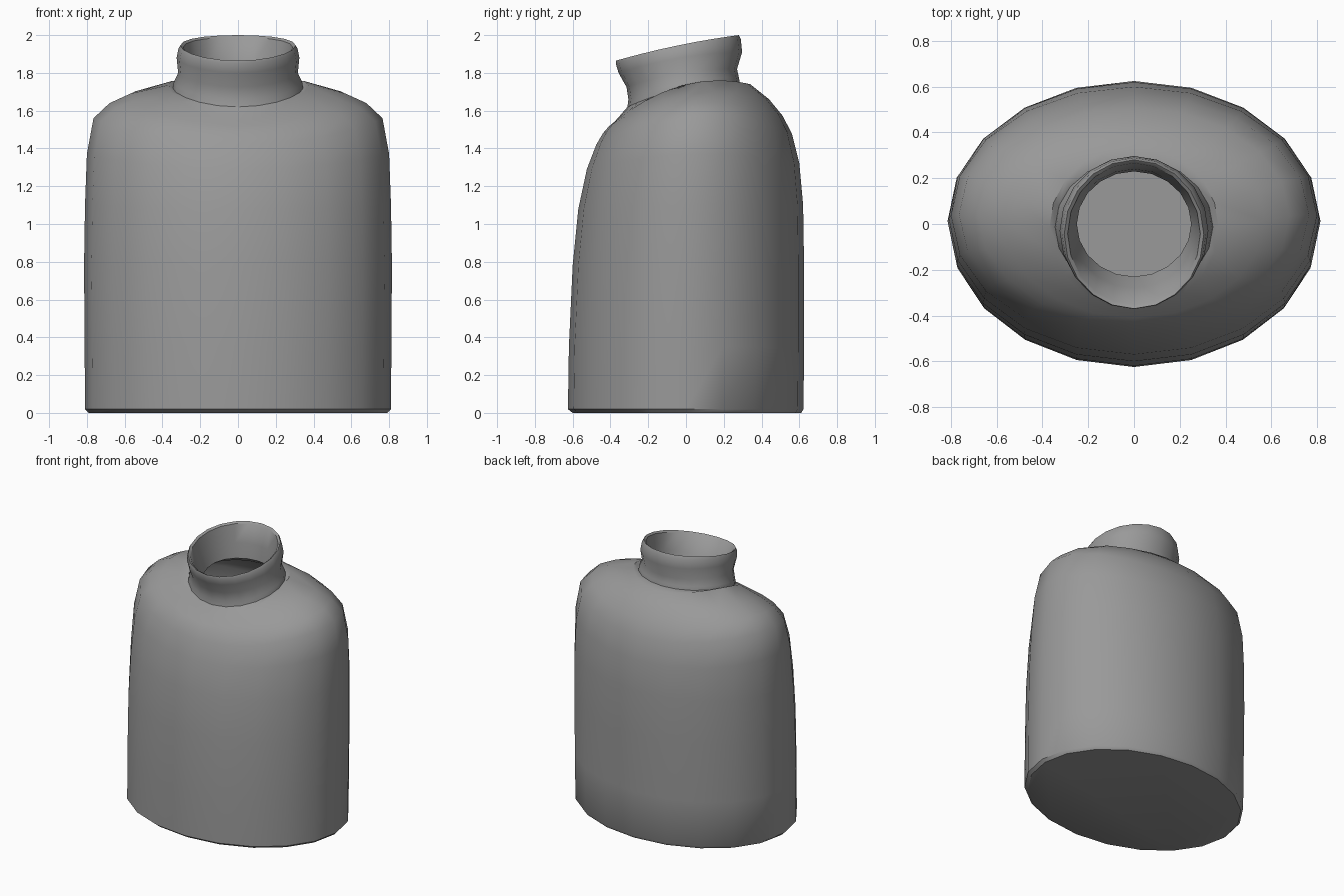
import bpy, bmesh, math

if "Cube" in bpy.data.objects:
    bpy.data.objects.remove(bpy.data.objects["Cube"])

SIDES = 20

grey = bpy.data.materials.new("warm_grey")
grey.use_nodes = True
grey.diffuse_color = (0.32, 0.32, 0.32, 1)
grey.node_tree.nodes["Principled BSDF"].inputs["Base Color"].default_value = (0.32, 0.32, 0.32, 1)


def ring(bm, spec):
    """One oval loop: half width, front y, back y, then heights at front, side and back."""
    rx, y0, y1, zf, zs, zb = spec
    loop = []
    for i in range(SIDES):
        a = 2 * math.pi * i / SIDES
        s = math.sin(a)
        z = zs + (zb - zf) / 2 * s + ((zb + zf) / 2 - zs) * s * s
        loop.append(bm.verts.new((rx * math.cos(a), (y0 + y1) / 2 + (y1 - y0) / 2 * s, z)))
    return loop


def loft(name, specs, cap_first=False, cap_last=False):
    """Skin a stack of oval loops into one smooth object."""
    bm = bmesh.new()
    loops = [ring(bm, s) for s in specs]
    for low, high in zip(loops, loops[1:]):
        for i in range(SIDES):
            j = (i + 1) % SIDES
            bm.faces.new((low[i], low[j], high[j], high[i]))
    if cap_first:
        bm.faces.new(loops[0][::-1])
    if cap_last:
        bm.faces.new(loops[-1])
    mesh = bpy.data.meshes.new(name)
    bm.to_mesh(mesh)
    bm.free()
    mesh.materials.append(grey)
    obj = bpy.data.objects.new(name, mesh)
    bpy.context.collection.objects.link(obj)
    bpy.ops.object.select_all(action="DESELECT")
    obj.select_set(True)
    bpy.context.view_layer.objects.active = obj
    bpy.ops.object.shade_smooth_by_angle(angle=math.radians(40))
    return obj


def inset(spec, d):
    """Shrink a loop to make the inner wall."""
    rx, y0, y1, zf, zs, zb = spec
    return (rx - d, y0 + d, y1 - d, zf, zs, zb)


# Outer body, from the base up over the shoulders
body = [
    (.79, -.60, .61, 0, 0, 0),
    (.81, -.625, .622, .02, .02, .02),
    (.812, -.62, .625, .35, .35, .35),
    (.815, -.60, .625, .78, .78, .78),
    (.81, -.57, .62, 1.08, 1.1, 1.1),
    (.80, -.525, .60, 1.29, 1.37, 1.32),
    (.765, -.475, .56, 1.42, 1.56, 1.48),
    (.68, -.44, .51, 1.48, 1.64, 1.575),
    (.57, -.41, .44, 1.515, 1.69, 1.66),
    (.37, -.375, .34, 1.545, 1.735, 1.74),
]
neck_base = (.345, -.31, .285, 1.62, 1.72, 1.75)
loft("body", body + [neck_base], cap_first=True)

# Flared neck with a slanted rim, turning over into the mouth
neck_hole = (.25, -.23, .23, 1.63, 1.71, 1.74)
loft("neck", [
    neck_base,
    (.34, -.305, .28, 1.66, 1.75, 1.775),
    (.317, -.315, .27, 1.725, 1.80, 1.82),
    (.325, -.357, .297, 1.80, 1.88, 1.91),
    (.315, -.372, .29, 1.85, 1.93, 1.98),
    (.305, -.37, .28, 1.865, 1.945, 2),
    (.29, -.352, .266, 1.855, 1.935, 1.988),
    (.27, -.28, .24, 1.74, 1.82, 1.85),
    neck_hole,
])

# Hollow inside wall with a flat floor
shoulder_inside = (.30, -.30, .28, 1.53, 1.67, 1.70)
loft("inner_wall",
     [neck_hole, shoulder_inside] + [inset(s, .04) for s in body[-3:0:-1]],
     cap_last=True)
